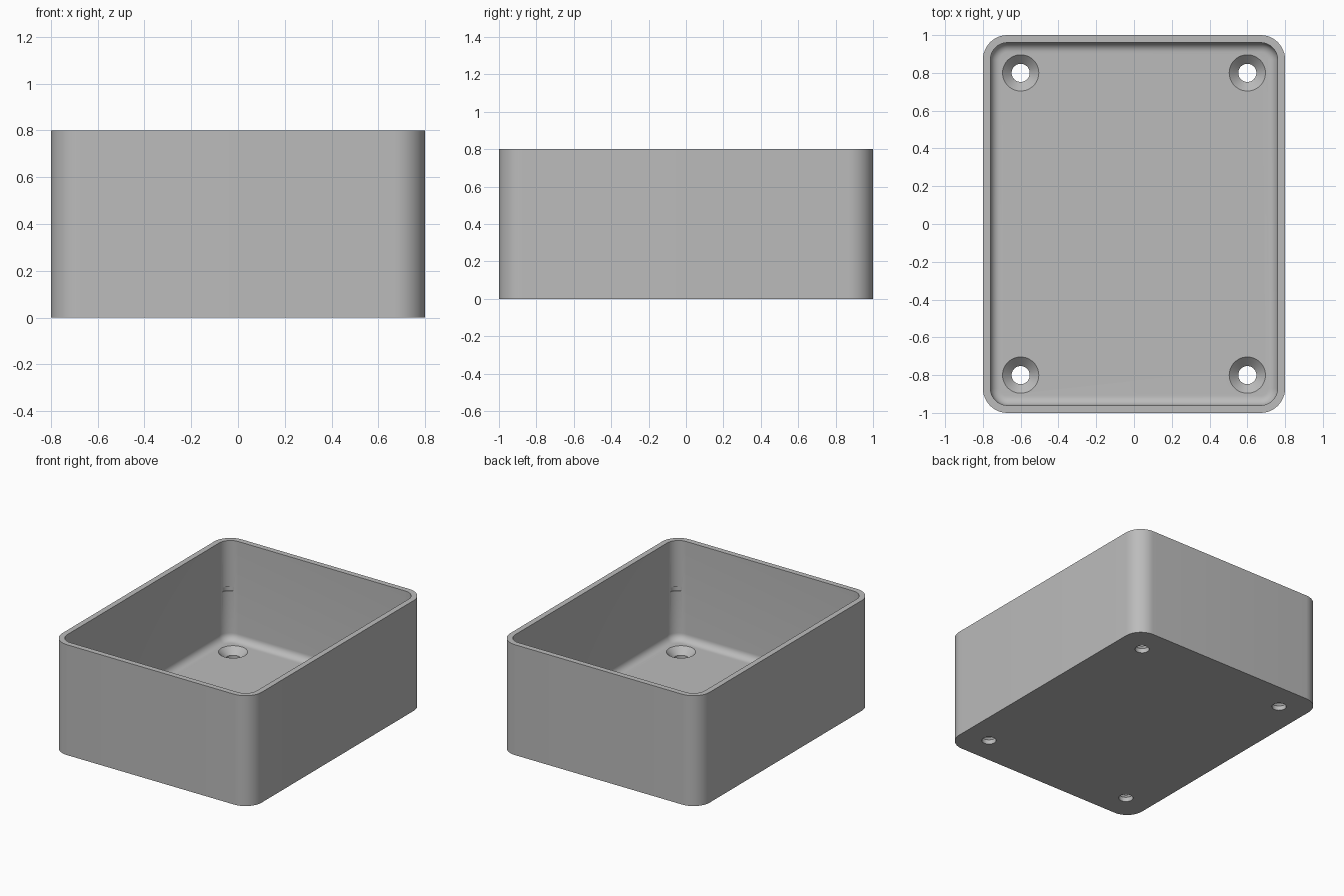
import bpy
import bmesh
from math import cos, sin, pi

cube = bpy.data.objects.get("Cube")
if cube:
    bpy.data.objects.remove(cube, do_unlink=True)

HALF_X, HALF_Y, HEIGHT = 0.8, 1.0, 0.8
WALL, FLOOR, CORNER, FILLET = 0.04, 0.08, 0.13, 0.05

grey = bpy.data.materials.new("plain grey")
grey.use_nodes = True
colour = (0.5, 0.5, 0.5, 1)
grey.diffuse_color = colour
grey.node_tree.nodes["Principled BSDF"].inputs["Base Color"].default_value = colour


def make_object(name, bm):
    bmesh.ops.recalc_face_normals(bm, faces=bm.faces)
    mesh = bpy.data.meshes.new(name)
    bm.to_mesh(mesh)
    bm.free()
    mesh.materials.append(grey)
    obj = bpy.data.objects.new(name, mesh)
    bpy.context.collection.objects.link(obj)
    return obj


def loft(bm, rings):
    """Skin a stack of point rings and cap both ends."""
    loops = [[bm.verts.new(p) for p in ring] for ring in rings]
    for low, high in zip(loops, loops[1:]):
        for i in range(len(low)):
            j = (i + 1) % len(low)
            bm.faces.new((low[i], low[j], high[j], high[i]))
    bm.faces.new(loops[0])
    bm.faces.new(loops[-1])


def rounded_rectangle(inset, z, steps=12):
    r = CORNER - inset
    cx, cy = HALF_X - CORNER, HALF_Y - CORNER
    points = []
    for k, (sx, sy) in enumerate(((1, 1), (-1, 1), (-1, -1), (1, -1))):
        for i in range(steps + 1):
            a = (k + i / steps) * pi / 2
            points.append((sx * cx + r * cos(a), sy * cy + r * sin(a), z))
    return points


def circle(x, y, r, z, sides=48):
    return [(x + r * cos(2 * pi * i / sides), y + r * sin(2 * pi * i / sides), z)
            for i in range(sides)]


# Open box: outer wall, rim, inner wall and a fillet down to the floor
profile = [(0, 0), (0, HEIGHT), (WALL, HEIGHT)]
for i in range(9):
    a = i / 8 * pi / 2
    profile.append((WALL + FILLET * (1 - cos(a)), FLOOR + FILLET * (1 - sin(a))))
bm = bmesh.new()
loft(bm, [rounded_rectangle(inset, z) for inset, z in profile])
box = make_object("open_box", bm)

# Countersunk screw holes and small corner notches
bm = bmesh.new()
for sx in (-1, 1):
    for sy in (-1, 1):
        x, y = sx * 0.6, sy * 0.8
        loft(bm, [circle(x, y, r, z) for r, z in
                  ((0.048, -0.1), (0.048, 0.033), (0.096, FLOOR), (0.096, 0.12))])
        loft(bm, [circle(sx * 0.705, sy * 0.905, 0.05, z) for z in (0.435, 0.465)])
cutter = make_object("hole_cutter", bm)
cutter.hide_render = True

cut = box.modifiers.new("holes", "BOOLEAN")
cut.operation = "DIFFERENCE"
cut.solver = "EXACT"
cut.object = cutter
bpy.ops.object.select_all(action="DESELECT")
bpy.context.view_layer.objects.active = box
box.select_set(True)
bpy.ops.object.modifier_apply(modifier=cut.name)
bpy.data.objects.remove(cutter, do_unlink=True)
bpy.ops.object.shade_smooth_by_angle(angle=pi / 6)
